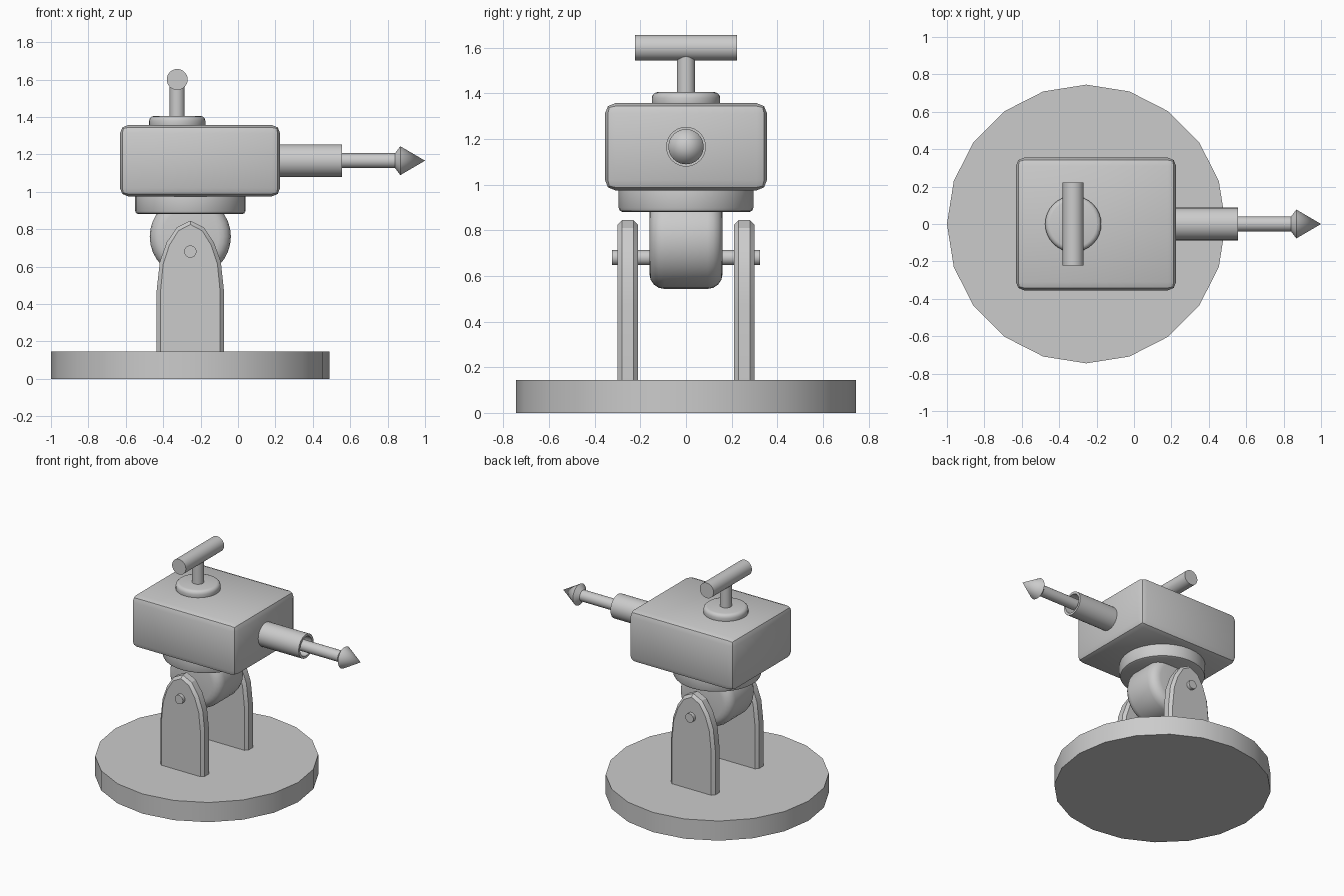
import bpy, bmesh
from math import sin, cos, pi, radians

if "Cube" in bpy.data.objects:
    bpy.data.objects.remove(bpy.data.objects["Cube"])

CX = -0.255  # stand axis


def finish(name, bm, bevel=0, segs=2, angle=35):
    bmesh.ops.recalc_face_normals(bm, faces=bm.faces)
    me = bpy.data.meshes.new(name)
    bm.to_mesh(me)
    bm.free()
    ob = bpy.data.objects.new(name, me)
    bpy.context.collection.objects.link(ob)
    bpy.ops.object.select_all(action='DESELECT')
    bpy.context.view_layer.objects.active = ob
    ob.select_set(True)
    if bevel:
        m = ob.modifiers.new("bevel", 'BEVEL')
        m.width, m.segments = bevel, segs
        m.limit_method, m.angle_limit = 'ANGLE', radians(40)
        bpy.ops.object.modifier_apply(modifier=m.name)
    bpy.ops.object.shade_smooth_by_angle(angle=radians(angle))
    return ob


def lathe(name, profile, axis, centre, sides=32, **kw):
    """Revolve (radius, height) points around an axis; zero radius closes to a tip."""
    bm = bmesh.new()

    def put(a, b, h):
        p = {'X': (h, a, b), 'Y': (a, h, b), 'Z': (a, b, h)}[axis]
        return bm.verts.new([p[i] + centre[i] for i in range(3)])

    rings = []
    for r, h in profile:
        if r == 0:
            rings.append([put(0, 0, h)] * sides)
        else:
            rings.append([put(r * cos(2 * pi * i / sides), r * sin(2 * pi * i / sides), h)
                          for i in range(sides)])
    for lo, hi in zip(rings, rings[1:]):
        for i in range(sides):
            j = (i + 1) % sides
            quad = list(dict.fromkeys((lo[i], lo[j], hi[j], hi[i])))
            bm.faces.new(quad)
    for ring in (rings[0], rings[-1]):
        if ring[0] is not ring[1]:
            bm.faces.new(ring)
    return finish(name, bm, **kw)


def rod(name, r, a, b, axis, centre, sides=32, **kw):
    return lathe(name, [(r, a), (r, b)], axis, centre, sides, **kw)


# Round base
rod("base", 0.745, 0, 0.145, 'Z', (CX, 0, 0), 20)

# Arched side plates with chamfered faces
half = [(0.18, 0.14), (0.18, 0.47), (0.163, 0.627), (0.126, 0.73), (0.072, 0.81)]
outline = half + [(0, 0.845)] + [(-x, z) for x, z in reversed(half)]
for side, label in ((-1, "front"), (1, "back")):
    bm = bmesh.new()
    loops = []
    for y, k in ((0.21, 0.02), (0.23, 0), (0.28, 0), (0.30, 0.02)):
        loops.append([bm.verts.new((CX + x * (0.18 - k) / 0.18, side * y,
                                    z - k * (z - 0.14) / 0.705)) for x, z in outline])
    n = len(outline)
    for a, b in zip(loops, loops[1:]):
        for i in range(n):
            j = (i + 1) % n
            bm.faces.new((a[i], a[j], b[j], b[i]))
    bm.faces.new(loops[0])
    bm.faces.new(loops[-1])
    finish(label + "_bracket", bm, angle=30)

# Pivot pin and rounded knuckle
rod("pivot_pin", 0.033, -0.325, 0.325, 'Y', (CX, 0, 0.68), 24)
rod("knuckle", 0.217, -0.16, 0.16, 'Y', (CX, 0, 0.76), 32, bevel=0.065, segs=4)

# Collar under the body
rod("collar", 0.295, 0.88, 1.02, 'Z', (CX, 0, 0), 32, bevel=0.018)

# Body box
bm = bmesh.new()
bmesh.ops.create_cube(bm, size=1)
for v in bm.verts:
    v.co = (v.co.x * 0.857 - 0.203, v.co.y * 0.71, v.co.z * 0.382 + 1.166)
finish("body", bm, bevel=0.045, segs=2)

# Hollow barrel, rod and pointed tip
axis_at = (0, 0, 1.166)
lathe("barrel", [(0.087, 0.18), (0.087, 0.555), (0.07, 0.555), (0.07, 0.3)], 'X', axis_at)
rod("plunger_rod", 0.04, 0.28, 0.85, 'X', axis_at)
lathe("pointed_tip", [(0.04, 0.84), (0.077, 0.868), (0, 1.0)], 'X', axis_at)

# Top cap, post and cross handle
top = (-0.325, 0, 0)
rod("top_cap", 0.15, 1.33, 1.405, 'Z', top, bevel=0.025, segs=3)
rod("handle_post", 0.04, 1.39, 1.6, 'Z', top)
rod("cross_handle", 0.056, -0.223, 0.223, 'Y', (-0.325, 0, 1.6))
